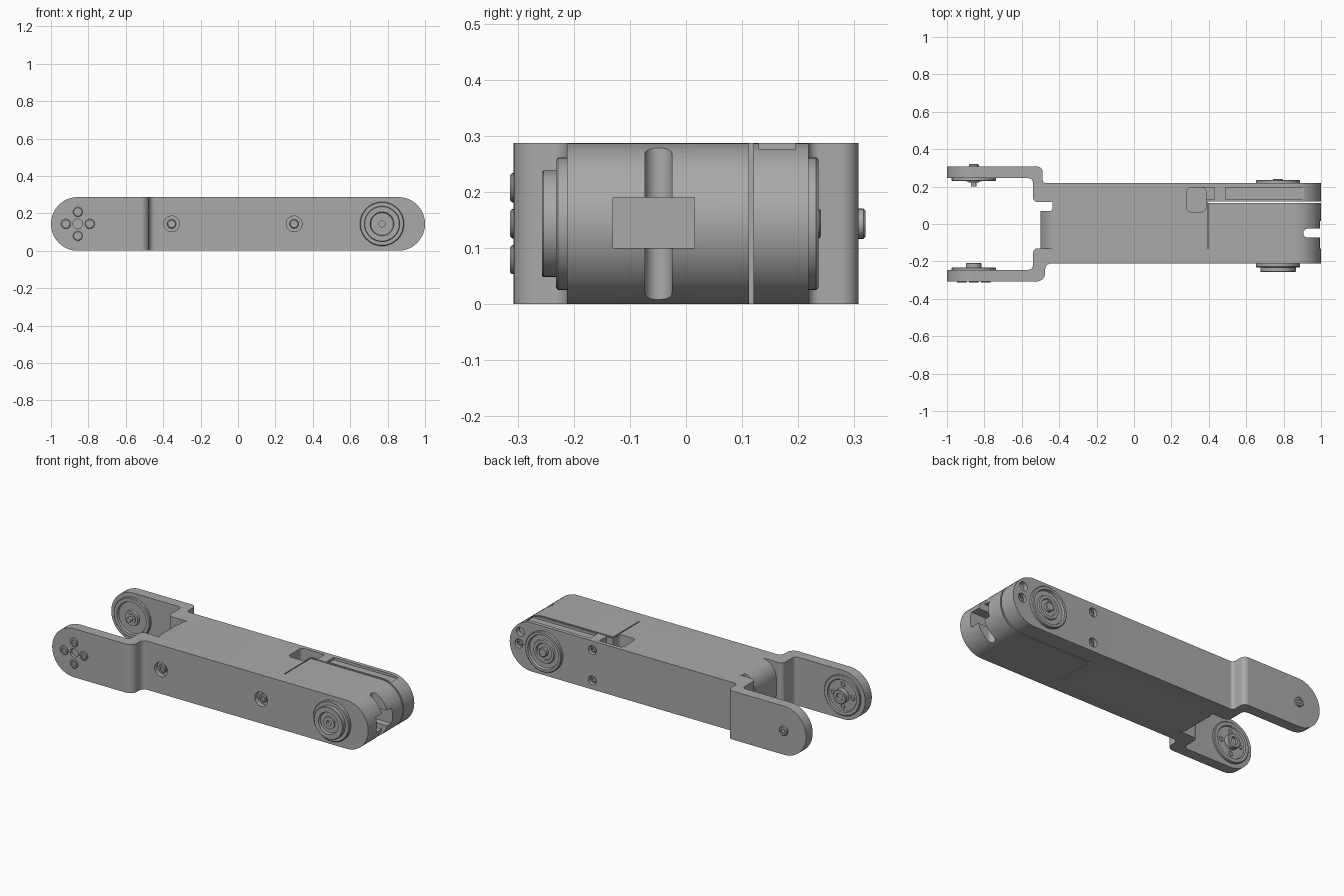
import bpy, bmesh, math
from mathutils import Vector

old = bpy.data.objects.get("Cube")
if old:
    bpy.data.objects.remove(old, do_unlink=True)

H = 0.287            # overall height
MID = H / 2          # height of the joint axes
END = 1 - MID        # x of the rounded end centres
DRIVE = 0.77         # x of the drive joint

grey = bpy.data.materials.new("machined_grey")
grey.use_nodes = True
grey.diffuse_color = (0.4, 0.4, 0.4, 1)
grey.node_tree.nodes["Principled BSDF"].inputs["Base Color"].default_value = (0.4, 0.4, 0.4, 1)


def finish(name, bm):
    bmesh.ops.recalc_face_normals(bm, faces=bm.faces[:])
    mesh = bpy.data.meshes.new(name)
    bm.to_mesh(mesh)
    bm.free()
    mesh.materials.append(grey)
    ob = bpy.data.objects.new(name, mesh)
    bpy.context.scene.collection.objects.link(ob)
    return ob


def rounded(points, steps=14):
    """Outline from (u, v, corner radius) points."""
    out = []
    for i, (u, v, r) in enumerate(points):
        p = Vector((u, v))
        if r == 0:
            out.append(p)
            continue
        d1 = (Vector(points[i - 1][:2]) - p).normalized()
        d2 = (Vector(points[(i + 1) % len(points)][:2]) - p).normalized()
        half = d1.angle(d2) / 2
        centre = p + (d1 + d2).normalized() * r / math.sin(half)
        a = p + d1 * r / math.tan(half) - centre
        b = p + d2 * r / math.tan(half) - centre
        out += [centre + a.lerp(b, k / steps).normalized() * r for k in range(steps + 1)]
    return out


def prism(name, points, lo, hi, plane="xy"):
    """Extrude an outline lying in the xy or xz plane."""
    bm = bmesh.new()
    place = (lambda p: (p.x, p.y, lo)) if plane == "xy" else (lambda p: (p.x, lo, p.y))
    face = bm.faces.new([bm.verts.new(place(p)) for p in rounded(points)])
    top = bmesh.ops.extrude_face_region(bm, geom=[face])["geom"]
    move = (0, 0, hi - lo) if plane == "xy" else (0, hi - lo, 0)
    bmesh.ops.translate(bm, vec=move, verts=[g for g in top if isinstance(g, bmesh.types.BMVert)])
    return finish(name, bm)


def rect(u0, u1, v0, v1, r=0.0):
    return [(u0, v0, r), (u1, v0, r), (u1, v1, r), (u0, v1, r)]


def lathe(name, x, z, profile, steps=48):
    """Turn (radius, y) points around an axis parallel to y."""
    profile = [(0, profile[0][1])] + profile + [(0, profile[-1][1])]
    bm = bmesh.new()
    vs = [bm.verts.new((x + r, y, z)) for r, y in profile]
    es = [bm.edges.new(pair) for pair in zip(vs, vs[1:])]
    bmesh.ops.spin(bm, geom=vs + es, cent=(x, 0, z), axis=(0, 1, 0),
                   angle=math.tau, steps=steps, use_duplicate=False)
    bmesh.ops.remove_doubles(bm, verts=bm.verts[:], dist=1e-5)
    return finish(name, bm)


def boolean(ob, cutter, operation="DIFFERENCE"):
    mod = ob.modifiers.new("cut", "BOOLEAN")
    mod.operation, mod.object, mod.solver = operation, cutter, "EXACT"
    bpy.context.view_layer.objects.active = ob
    bpy.ops.object.modifier_apply(modifier=mod.name)


# Side plates with jogged fork arms, drawn in plan
front_plate = prism("front_plate", [
    (-1.05, -0.307, 0), (-0.475, -0.307, 0.045), (-0.475, -0.212, 0.03), (1.05, -0.212, 0),
    (1.05, -0.13, 0), (-0.54, -0.13, 0.025), (-0.54, -0.245, 0.025), (-1.05, -0.245, 0)],
    -0.02, H + 0.02)
back_plate = prism("back_plate", [
    (-1.05, 0.307, 0), (-0.488, 0.307, 0.03), (-0.488, 0.218, 0.02), (1.05, 0.218, 0),
    (1.05, 0.117, 0), (-0.54, 0.117, 0.025), (-0.54, 0.245, 0.025), (-1.05, 0.245, 0)],
    -0.02, H + 0.02)

# Side silhouette that rounds the plate ends
silhouette = prism("silhouette", rect(-1, 1, 0, H, MID - 0.0005), -0.5, 0.5, "xz")
for plate in (front_plate, back_plate):
    boolean(plate, silhouette, "INTERSECT")

# Central core with a softly rounded fork end
R = MID - 0.0005
core = prism("core", [(-0.5, 0, 0.1), (1, 0, R), (1, H, R), (-0.5, H, 0.1)],
             -0.13, 0.117, "xz")
fork_notch = prism("fork_notch", rect(-0.6, -0.437, 0.07, 0.2, 0.012), -0.1, 0.4)
boolean(core, fork_notch)

# Openings in the core: end slot, socket, panel seams
core_cuts = [
    prism("end_slot", rect(0.905, 1.1, -0.073, -0.025, 0.0235), -0.1, 0.4),
    prism("end_socket", rect(0.82, 1.1, -0.148, 0.015), 0.1, 0.19),
    prism("panel_seam_top", rect(0.392, 0.398, -0.13, 0.114), H - 0.01, 0.4),
    prism("panel_seam_bottom", rect(0.392, 0.398, -0.13, 0.114), -0.1, 0.01),
]
# Openings shared by core and back cover
shared_cuts = [
    prism("cover_seam", rect(0.393, 1.1, 0.112, 0.12), -0.1, 0.4),
    prism("cable_pocket", rect(0.28, 0.385, 0.065, 0.195, 0.025), H - 0.1, 0.4),
]
# Openings in the back cover
BACK_HOLES = [(0.46, MID - 0.09), (0.46, MID + 0.09), (0.94, MID), (0.93, MID + 0.072)]
back_cuts = [
    prism("cable_mouth", rect(0.36, 0.43, 0.13, 0.195), H - 0.08, 0.4),
    prism("cover_recess", rect(0.49, 0.91, 0.13, 0.195), H - 0.015, 0.4),
]
back_cuts += [lathe("back_hole", x, z, [(0.026, 0.19), (0.026, 0.3)], 32) for x, z in BACK_HOLES]
# Openings in the front plate
FRONT_HOLES = (-0.355, 0.30)
front_cuts = [lathe("front_hole", x, MID, [(0.042, -0.185), (0.042, -0.3)], 32) for x in FRONT_HOLES]
front_cuts.append(lathe("arm_hole", -END, MID, [(0.026, -0.29), (0.026, -0.4)], 32))

for ob, cuts in ((core, core_cuts + shared_cuts), (back_plate, shared_cuts + back_cuts),
                 (front_plate, front_cuts)):
    for cutter in cuts:
        boolean(ob, cutter)
for cutter in [silhouette, fork_notch] + core_cuts + shared_cuts + back_cuts + front_cuts:
    bpy.data.objects.remove(cutter, do_unlink=True)


def screw(name, x, z, base, tip, r):
    """Round screw head with a socket, from base to tip along y."""
    s = 1 if tip > base else -1
    lathe(name, x, z, [(r, base), (r, tip - s * 0.004), (r * 0.85, tip), (r * 0.5, tip),
                       (r * 0.5, tip - s * 0.008)], 24)


# Screws seated in the plates
for x in FRONT_HOLES:
    screw("front_screw", x, MID, -0.18, -0.202, 0.024)
for x, z in BACK_HOLES[:3]:
    screw("back_screw", x, z, 0.185, 0.206, 0.021)

# Drive joint: stepped hub in front, ringed bearing behind
lathe("drive_hub", DRIVE, MID, [
    (0.118, -0.2), (0.118, -0.228), (0.114, -0.232), (0.095, -0.232), (0.095, -0.254),
    (0.092, -0.257), (0.064, -0.257), (0.06, -0.244), (0.036, -0.244), (0.036, -0.252),
    (0.016, -0.252), (0.016, -0.235)])
lathe("drive_bearing", DRIVE, MID, [
    (0.118, 0.2), (0.118, 0.232), (0.114, 0.236), (0.1, 0.236), (0.096, 0.222),
    (0.07, 0.222), (0.066, 0.23), (0.05, 0.23), (0.046, 0.222), (0.026, 0.222),
    (0.026, 0.238), (0.022, 0.241)])

# Fork joint: flange and boss inside the front arm, bearing and pin inside the back arm
lathe("fork_flange", -END, MID, [
    (0.118, -0.25), (0.118, -0.236), (0.114, -0.232), (0.095, -0.232), (0.091, -0.24),
    (0.042, -0.24), (0.042, -0.212), (0.038, -0.209), (0.022, -0.209), (0.022, -0.225)])
lathe("fork_bearing", -END, MID, [
    (0.118, 0.25), (0.118, 0.233), (0.114, 0.229), (0.095, 0.229), (0.091, 0.24),
    (0.045, 0.24), (0.042, 0.227), (0.028, 0.227), (0.028, 0.222), (0.014, 0.222),
    (0.014, 0.2)])
for k in range(4):
    a = k * math.pi / 2
    x, z = -END + 0.064 * math.cos(a), MID + 0.064 * math.sin(a)
    screw("arm_screw", x, z, -0.29, -0.314, 0.026)
    screw("flange_screw", x, z, -0.25, -0.236, 0.016)
screw("arm_bolt", -END, MID, 0.29, 0.32, 0.027)

# Smooth curved faces, keep hard edges
bpy.ops.object.select_all(action="DESELECT")
for ob in bpy.context.scene.objects:
    if ob.type == "MESH" and grey.name in ob.data.materials:
        ob.select_set(True)
        bpy.context.view_layer.objects.active = ob
bpy.ops.object.shade_smooth_by_angle(angle=math.radians(30))
